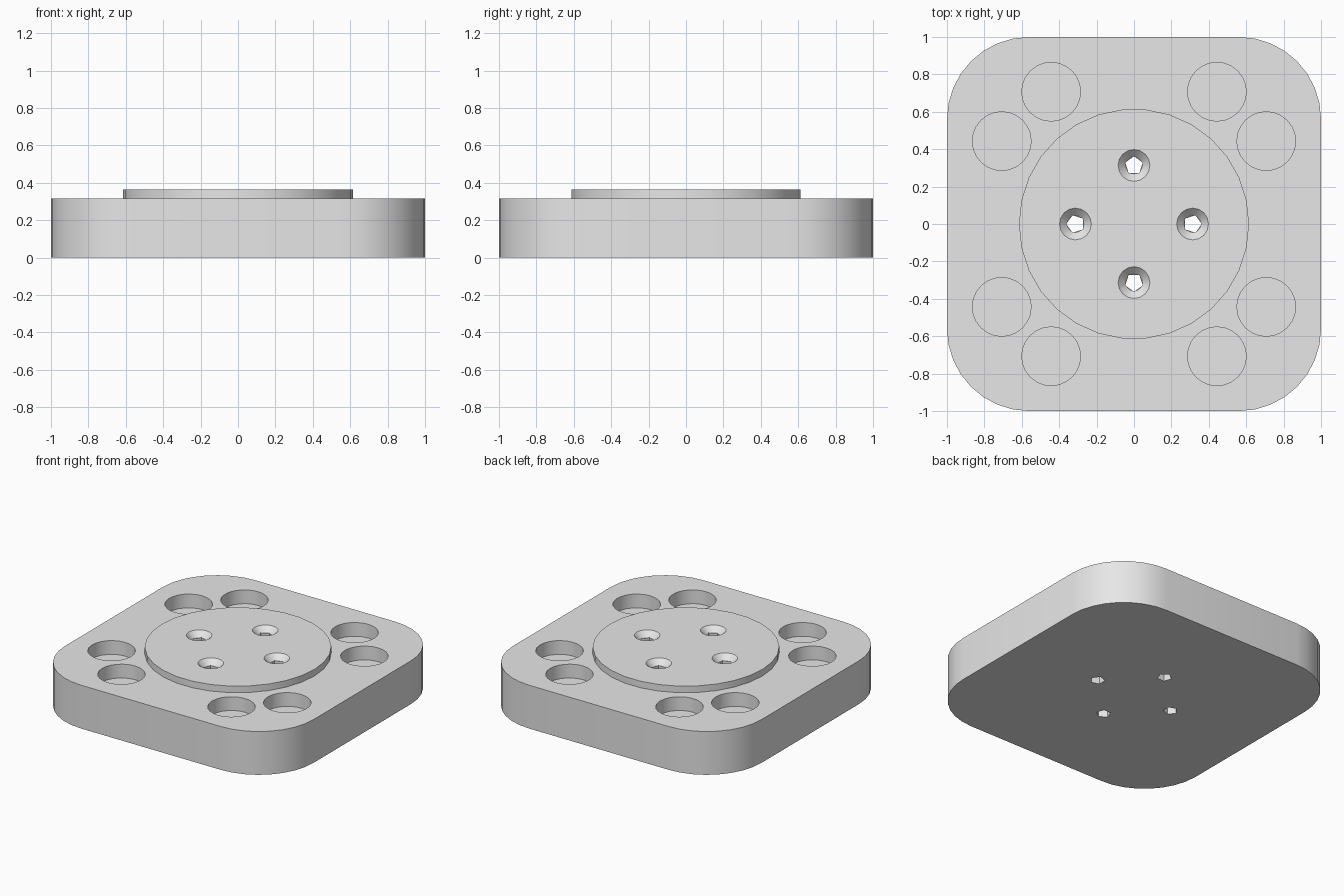
import bpy, bmesh, math

if "Cube" in bpy.data.objects:
    bpy.data.objects.remove(bpy.data.objects["Cube"])

BASE_TOP, BOSS_TOP = 0.315, 0.363

grey = bpy.data.materials.new("light grey")
grey.diffuse_color = (0.8, 0.8, 0.8, 1)
grey.use_nodes = True
grey.node_tree.nodes["Principled BSDF"].inputs["Base Color"].default_value = grey.diffuse_color


def ring(r, n, cx=0, cy=0, turn=0):
    """Points of a regular polygon, first vertex at angle turn."""
    return [(cx + r * math.cos(turn + math.tau * i / n),
             cy + r * math.sin(turn + math.tau * i / n)) for i in range(n)]


def loft(bm, low, z0, high, z1):
    """Closed solid between two matching outlines."""
    a = [bm.verts.new((x, y, z0)) for x, y in low]
    b = [bm.verts.new((x, y, z1)) for x, y in high]
    bm.faces.new(a[::-1])
    bm.faces.new(b)
    n = len(a)
    for i in range(n):
        j = (i + 1) % n
        bm.faces.new((a[i], a[j], b[j], b[i]))


def make(name, bm):
    me = bpy.data.meshes.new(name)
    bm.to_mesh(me)
    bm.free()
    me.materials.append(grey)
    ob = bpy.data.objects.new(name, me)
    bpy.context.collection.objects.link(ob)
    return ob


def cut(target, cutter):
    bpy.context.view_layer.objects.active = target
    mod = target.modifiers.new("cut", 'BOOLEAN')
    mod.operation, mod.solver, mod.object = 'DIFFERENCE', 'EXACT', cutter
    bpy.ops.object.modifier_apply(modifier=mod.name)
    bpy.data.objects.remove(cutter)


# Rounded square plate
R = 0.44
C = 1 - R
outline = []
for k, (sx, sy) in enumerate([(1, 1), (-1, 1), (-1, -1), (1, -1)]):
    for i in range(9):
        a = math.pi / 2 * (k + i / 8)
        outline.append((sx * C + R * math.cos(a), sy * C + R * math.sin(a)))
bm = bmesh.new()
loft(bm, outline, 0, outline, BASE_TOP)
base = make("base_plate", bm)

# Raised round boss
bm = bmesh.new()
disc = ring(0.615, 30)
loft(bm, disc, BASE_TOP, disc, BOSS_TOP)
boss = make("raised_boss", bm)

# Eight blind round pockets, two per corner
bm = bmesh.new()
for sx in (-1, 1):
    for sy in (-1, 1):
        for px, py in ((0.443, 0.707), (0.707, 0.443)):
            p = ring(0.157, 24, sx * px, sy * py)
            loft(bm, p, BASE_TOP - 0.1, p, BASE_TOP + 0.1)
cut(base, make("pocket_cutter", bm))

# Four five-sided bores, pointing outward
holes = [(0.313 * math.cos(k * math.pi / 2), 0.313 * math.sin(k * math.pi / 2),
          k * math.pi / 2) for k in range(4)]
for part in (base, boss):
    bm = bmesh.new()
    for x, y, t in holes:
        p = ring(0.049, 5, x, y, t)
        loft(bm, p, -0.1, p, BOSS_TOP + 0.1)
    cut(part, make("bore_cutter", bm))

# Countersinks at the top of the bores
bm = bmesh.new()
for x, y, t in holes:
    loft(bm, ring(0.045, 16, x, y, t), BOSS_TOP - 0.04,
         ring(0.095, 16, x, y, t), BOSS_TOP + 0.01)
cut(boss, make("countersink_cutter", bm))

# Smooth the curved walls, keep rims sharp
for part in (base, boss):
    bpy.ops.object.select_all(action='DESELECT')
    part.select_set(True)
    bpy.context.view_layer.objects.active = part
    bpy.ops.object.shade_smooth_by_angle(angle=math.radians(30))
